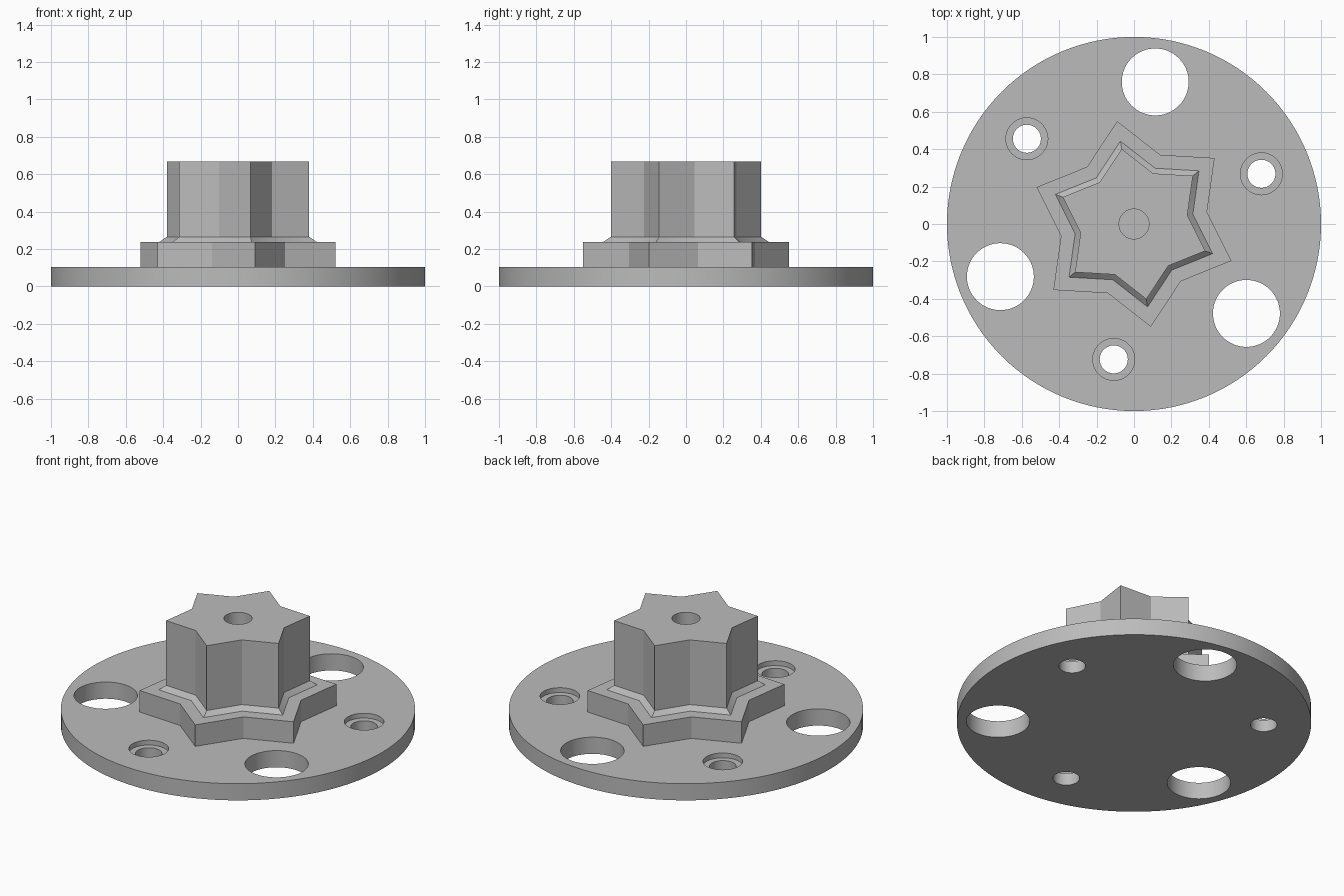
import bpy, bmesh
from math import cos, sin, pi, radians

cube = bpy.data.objects.get("Cube")
if cube:
    bpy.data.objects.remove(cube, do_unlink=True)

# Single plain material
grey = bpy.data.materials.new("plain grey")
grey.use_nodes = True
colour = (0.5, 0.5, 0.5, 1)
grey.diffuse_color = colour
grey.node_tree.nodes["Principled BSDF"].inputs["Base Color"].default_value = colour


def loft(name, rings):
    """Skin a stack of equal-length point rings and cap both ends."""
    bm = bmesh.new()
    loops = [[bm.verts.new(p) for p in ring] for ring in rings]
    n = len(loops[0])
    for low, high in zip(loops, loops[1:]):
        for i in range(n):
            j = (i + 1) % n
            bm.faces.new((low[i], low[j], high[j], high[i]))
    bm.faces.new(loops[0][::-1])
    bm.faces.new(loops[-1])
    bmesh.ops.recalc_face_normals(bm, faces=bm.faces)
    mesh = bpy.data.meshes.new(name)
    bm.to_mesh(mesh)
    bm.free()
    obj = bpy.data.objects.new(name, mesh)
    bpy.context.collection.objects.link(obj)
    mesh.materials.append(grey)
    return obj


def star(tip, z, points=6, turn=radians(39.3), inset=0.71):
    ring = []
    for i in range(points * 2):
        r = tip * inset if i % 2 else tip
        a = turn + i * pi / points
        ring.append((r * cos(a), r * sin(a), z))
    return ring


def circle(r, z, x=0, y=0, n=64):
    return [(x + r * cos(2 * pi * i / n), y + r * sin(2 * pi * i / n), z)
            for i in range(n)]


def drill(obj, r, z0, z1, x=0, y=0):
    cutter = loft("cutter", [circle(r, z0, x, y), circle(r, z1, x, y)])
    cutter.hide_render = True
    mod = obj.modifiers.new("hole", 'BOOLEAN')
    mod.operation = 'DIFFERENCE'
    mod.solver = 'EXACT'
    mod.object = cutter
    bpy.context.view_layer.objects.active = obj
    bpy.ops.object.modifier_apply(modifier=mod.name)
    bpy.data.objects.remove(cutter, do_unlink=True)


# Round base plate
THICK = 0.104
plate = loft("base_plate", [circle(1, 0, n=128), circle(1, THICK, n=128)])

for k in range(3):
    # Large through hole
    a = radians(81.5 + 120 * k)
    drill(plate, 0.179, -0.1, 0.3, 0.768 * cos(a), 0.768 * sin(a))
    # Counterbored screw hole
    a = radians(21.5 + 120 * k)
    x, y = 0.732 * cos(a), 0.732 * sin(a)
    drill(plate, 0.075, -0.1, 0.3, x, y)
    drill(plate, 0.112, THICK - 0.03, 0.3, x, y)

# Star pedestal, chamfered foot and tall star post in one skin
post = loft("star_post", [star(0.557, THICK - 0.01), star(0.557, 0.238),
                          star(0.449, 0.238), star(0.407, 0.265),
                          star(0.407, 0.668)])
# Blind centre hole
drill(post, 0.08, 0.2, 0.8)

# Smooth round walls, crisp edges
bpy.ops.object.select_all(action='DESELECT')
for obj in (plate, post):
    obj.select_set(True)
bpy.context.view_layer.objects.active = plate
bpy.ops.object.shade_smooth_by_angle(angle=radians(30))
